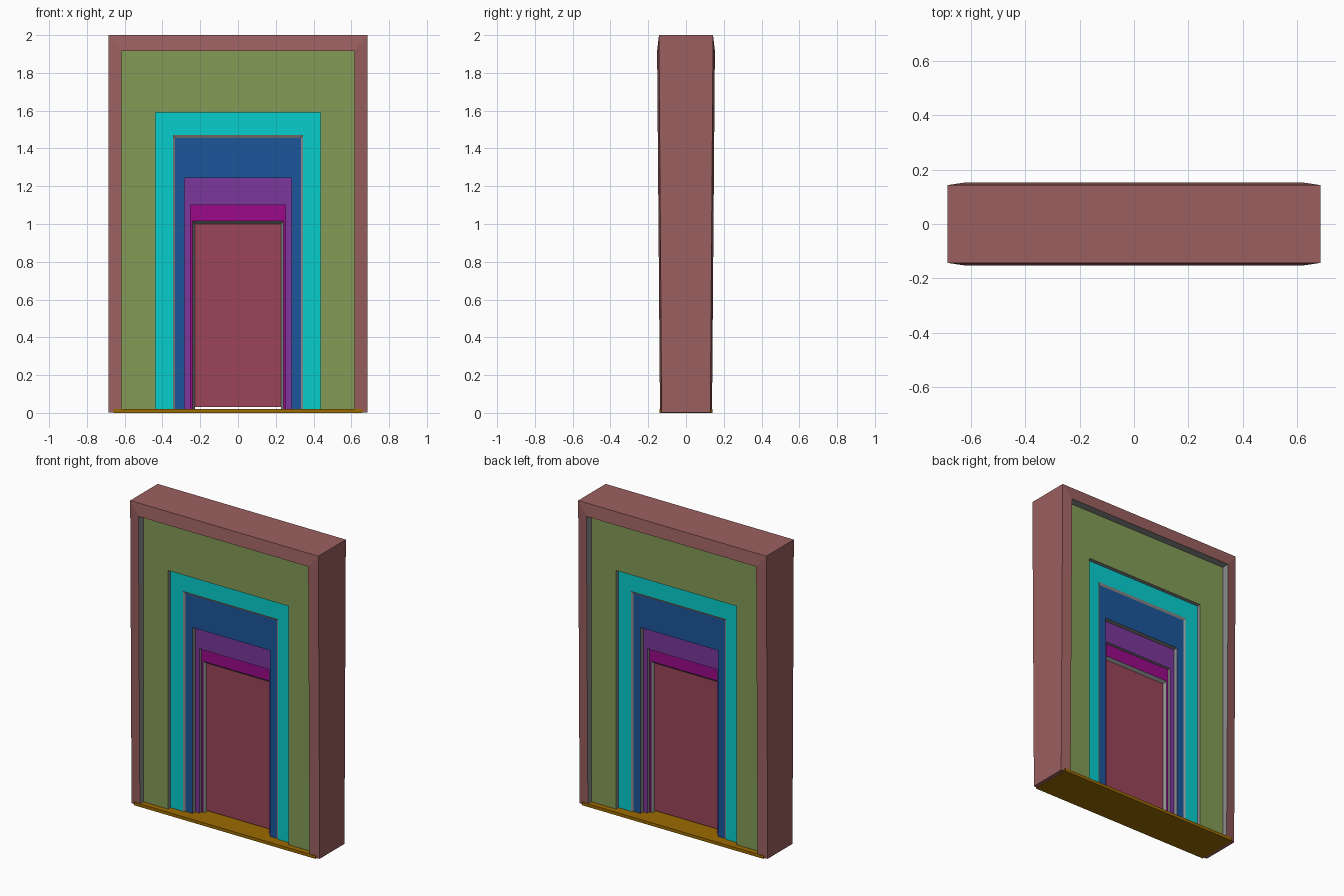
import bpy, bmesh

if "Cube" in bpy.data.objects:
    bpy.data.objects.remove(bpy.data.objects["Cube"])

def colour(name, hexa):
    rgb = [(int(hexa[i:i + 2], 16) / 255) ** 2.2 for i in (0, 2, 4)]
    m = bpy.data.materials.new(name)
    m.diffuse_color = (*rgb, 1)
    m.use_nodes = True
    m.node_tree.nodes["Principled BSDF"].inputs["Base Color"].default_value = m.diffuse_color
    return m

grey = colour("reveal_grey", "8C8C8C")

def finish(name, bm, mats):
    bmesh.ops.recalc_face_normals(bm, faces=bm.faces)
    me = bpy.data.meshes.new(name)
    bm.to_mesh(me)
    bm.free()
    for m in mats:
        me.materials.append(m)
    ob = bpy.data.objects.new(name, me)
    bpy.context.collection.objects.link(ob)
    return ob

def frame(name, hexa, pts, bottom=0.02, taper=1.0):
    """Closed door frame: section points (half width, height, half depth), outer to inner."""
    n = len(pts)
    loop = [(w, h, -y) for w, h, y in pts] + [(w, h, y) for w, h, y in reversed(pts)]
    bm = bmesh.new()
    rows = []
    for side, top in ((-1, 0), (-1, 1), (1, 1), (1, 0)):
        rows.append([bm.verts.new((side * w, y if top else y * taper, h if top else bottom))
                     for w, h, y in loop])
    for a, b in zip(rows, rows[1:]):
        for k in range(2 * n):
            j = (k + 1) % (2 * n)
            f = bm.faces.new((a[k], a[j], b[j], b[k]))
            f.material_index = 1 if 1 <= k <= 2 * n - 3 else 0
    bm.faces.new(rows[0])
    bm.faces.new(rows[-1])
    return finish(name, bm, (colour(name, hexa), grey))

def box(name, hexa, half_w, half_d, z0, z1):
    bm = bmesh.new()
    bmesh.ops.create_cube(bm, size=1)
    for v in bm.verts:
        v.co = (v.co.x * 2 * half_w, v.co.y * 2 * half_d, z1 if v.co.z > 0 else z0)
    return finish(name, bm, (colour(name, hexa),))

# Outer casing with sloped face, slightly thinner at the foot
frame("outer_casing", "9A6060",
      [(0.685, 2.0, 0.143), (0.618, 1.917, 0.153)], bottom=0.003, taper=0.9)

# Nested frames stepping inward towards the middle
frame("wide_frame", "829A57", [(0.618, 1.917, 0.102), (0.438, 1.59, 0.102)])
frame("bevelled_frame", "10CCCC",
      [(0.438, 1.59, 0.077), (0.345, 1.47, 0.077), (0.333, 1.455, 0.069)])
frame("middle_frame", "225799", [(0.333, 1.455, 0.069), (0.283, 1.243, 0.069)])
frame("narrow_frame", "7A3A99", [(0.283, 1.243, 0.040), (0.252, 1.10, 0.040)])
frame("inner_frame", "991188",
      [(0.252, 1.10, 0.022), (0.240, 1.015, 0.022), (0.228, 1.0, 0.004)])

# Door panel with a gap below it
box("door_panel", "994759", 0.232, 0.004, 0.03, 1.003)

# Threshold
box("threshold", "9A6A08", 0.66, 0.139, 0.0, 0.02)
